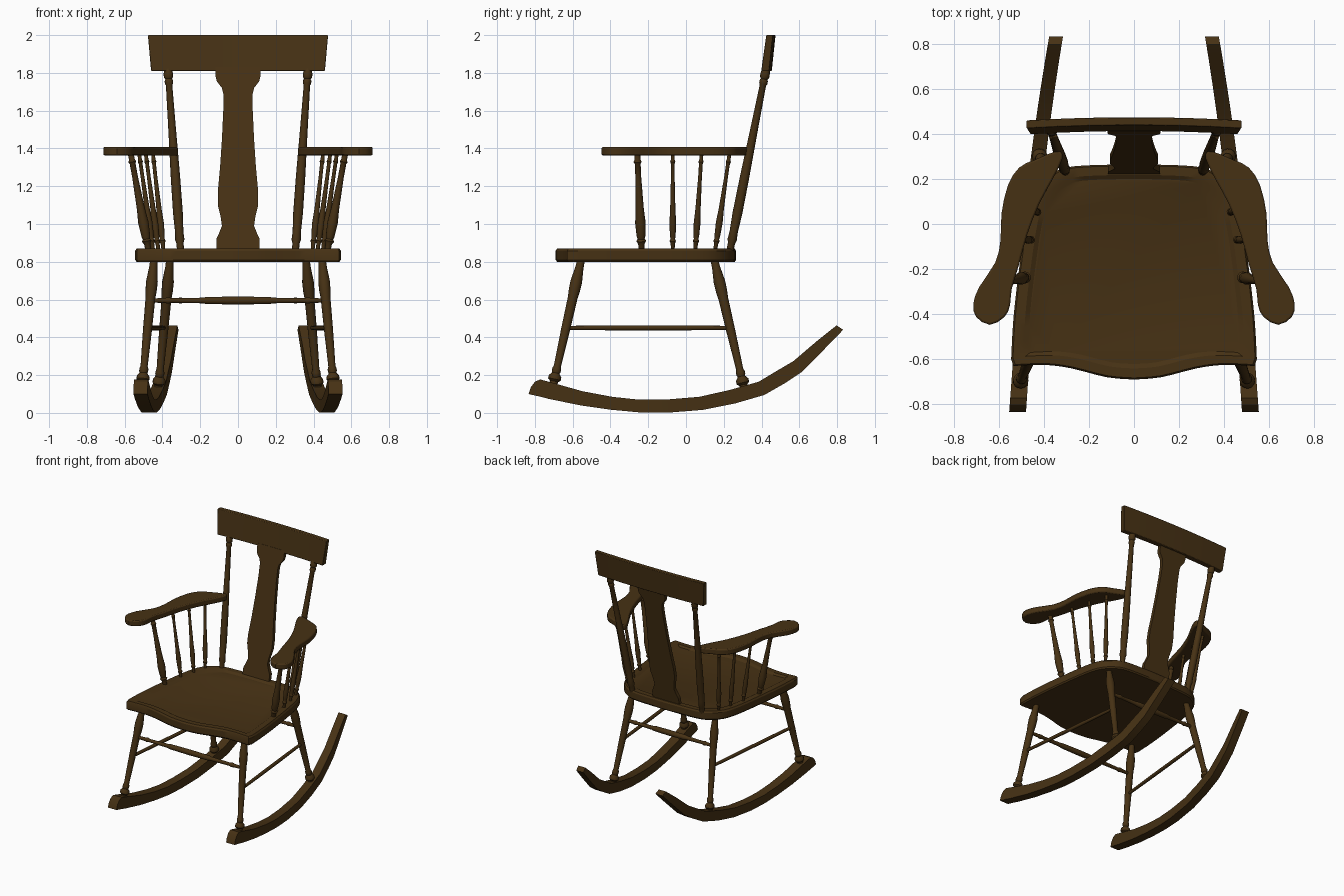
import bpy, bmesh, math
from mathutils import Vector

if "Cube" in bpy.data.objects:
    bpy.data.objects.remove(bpy.data.objects["Cube"])

wood = bpy.data.materials.new("dark brown wood")
wood.diffuse_color = (0.062, 0.031, 0.007, 1)
wood.use_nodes = True
wood.node_tree.nodes["Principled BSDF"].inputs["Base Color"].default_value = wood.diffuse_color


def loft(name, rings, bevel=0, angle=35):
    """Skin a list of equal-length point rings and cap both ends."""
    bm = bmesh.new()
    vs = [[bm.verts.new(p) for p in ring] for ring in rings]
    n = len(rings[0])
    for a, b in zip(vs, vs[1:]):
        for i in range(n):
            j = (i + 1) % n
            bm.faces.new((a[i], a[j], b[j], b[i]))
    bm.faces.new(vs[0][::-1])
    bm.faces.new(vs[-1])
    bmesh.ops.recalc_face_normals(bm, faces=bm.faces)
    me = bpy.data.meshes.new(name)
    bm.to_mesh(me)
    bm.free()
    me.materials.append(wood)
    ob = bpy.data.objects.new(name, me)
    bpy.context.collection.objects.link(ob)
    if bevel:
        m = ob.modifiers.new("soft edges", 'BEVEL')
        m.width, m.segments, m.limit_method = bevel, 2, 'ANGLE'
        m.angle_limit = math.radians(50)
    bpy.ops.object.select_all(action='DESELECT')
    bpy.context.view_layer.objects.active = ob
    ob.select_set(True)
    bpy.ops.object.shade_smooth_by_angle(angle=math.radians(angle))
    return ob


def turned(name, p0, p1, profile, seg=14):
    """Lathe-turned rod from p0 to p1; profile is (fraction, radius)."""
    p0, p1 = Vector(p0), Vector(p1)
    d = p1 - p0
    u = d.orthogonal().normalized()
    v = d.normalized().cross(u)
    angs = [2 * math.pi * i / seg for i in range(seg)]
    return loft(name, [[p0 + d * t + (u * math.cos(a) + v * math.sin(a)) * r
                        for a in angs] for t, r in profile], angle=40)


def smooth(pts, n=3, closed=False):
    """Catmull-Rom curve through the points."""
    pts = [Vector(p) for p in pts]
    k = len(pts)
    out = []
    for i in range(k if closed else k - 1):
        if closed:
            a, b, c, d = (pts[(i + o) % k] for o in (-1, 0, 1, 2))
        else:
            a, b, c, d = (pts[min(max(i + o, 0), k - 1)] for o in (-1, 0, 1, 2))
        for s in range(n):
            t = s / n
            out.append(0.5 * (2 * b + (c - a) * t + (2 * a - 5 * b + 4 * c - d) * t * t
                              + (3 * b - a - 3 * c + d) * t ** 3))
    return out if closed else out + [pts[-1]]


# Seat: shaped slab with a shallow dished centre
half = smooth([(0, -.69), (.12, -.68), (.28, -.64), (.40, -.625), (.535, -.63)])
half += smooth([(.545, -.60), (.535, -.42), (.51, -.2), (.475, .03), (.435, .15),
                (.36, .225), (.26, .257), (0, .265)])
outline = half + [Vector((-p.x, p.y)) for p in half[-2:0:-1]]


def seat_ring(s, z):
    return [(p.x * s, (p.y + .2) * s - .2, z) for p in outline]


loft("seat", [seat_ring(s, z) for s, z in
              ((.985, .80), (1, .81), (1, .858), (.985, .87), (.90, .87), (.86, .858))], angle=30)

# Crest rail: gently bowed, leaning back, wider at the top
rings = []
for i in range(9):
    k = i / 4 - 1
    bow = .014 * (1 - k * k)
    rings.append([(k * .46, .398 + bow, 1.81), (k * .477, .425 + bow, 2.0),
                  (k * .477, .46 + bow, 2.0), (k * .46, .44 + bow, 1.81)])
loft("crest_rail", rings, bevel=.004)

# Back splat: vase outline leaning back
widths = [(.86, .115), (.92, .115), (.94, .105), (.99, .085), (1.04, .092), (1.10, .107),
          (1.17, .107), (1.30, .095), (1.45, .085), (1.60, .078), (1.69, .078),
          (1.72, .085), (1.755, .112), (1.78, .118), (1.83, .118)]
rings = []
for z, w in widths:
    y = .235 + (z - .87) * .2
    rings.append([(-w, y - .014, z), (w, y - .014, z), (w, y + .014, z), (-w, y + .014, z)])
loft("back_splat", rings)

LEG = [(0, .020), (.06, .022), (.17, .031), (.24, .030), (.30, .026), (.55, .024), (.84, .019),
       (.86, .024), (.88, .024), (.895, .020), (.92, .034), (.945, .034), (.96, .022), (1.06, .022)]
POST = [(-.02, .019), (.03, .019), (.05, .025), (.09, .022), (.2, .026), (.4, .025), (.7, .020),
        (.92, .017), (.93, .022), (.945, .022), (.955, .018), (.965, .025), (.985, .025), (1.02, .018)]
SPINDLE = [(-.02, .010), (.06, .011), (.09, .017), (.11, .012), (.14, .015), (.28, .018),
           (.42, .014), (.75, .010), (.9, .010), (.92, .014), (.94, .010), (1.02, .010)]
ARM_POST = [(t, r * 1.55) for t, r in SPINDLE]
ROD = [(0, .011), (.3, .013), (.7, .013), (1, .011)]
CROSS = [(0, .011), (.08, .013), (.1, .017), (.12, .012), (.3, .015), (.32, .019), (.5, .021),
         (.68, .019), (.7, .015), (.88, .012), (.9, .017), (.92, .013), (1, .011)]

# Rocker stations: bottom (y, z) and top (y, z)
ROCKER = [(-.833, .10, -.822, .135), (-.80, .092, -.80, .165), (-.775, .087, -.772, .177),
          (-.73, .075, -.72, .163), (-.56, .04, -.55, .115), (-.40, .017, -.39, .085),
          (-.25, .003, -.25, .070), (-.10, .001, -.10, .071), (.09, .016, .07, .085),
          (.26, .05, .235, .122), (.415, .095, .385, .165), (.52, .155, .48, .222),
          (.61, .215, .57, .275), (.735, .340, .695, .382), (.832, .440, .797, .463)]


def rocker_x(y):
    return .458 - .1 * y - .042 * y * abs(y) if y > 0 else .458 - .07 * y


# Arm outline on the right side, seen from above
ARM = smooth([(.335, .325), (.44, .285), (.51, .25), (.56, .17), (.588, .045), (.592, -.07),
              (.615, -.17), (.687, -.28), (.713, -.355), (.70, -.413), (.64, -.447),
              (.575, -.413), (.550, -.36), (.543, -.29), (.51, -.18), (.473, -.045),
              (.42, .09), (.36, .20), (.318, .29)], 2, closed=True)

for side, s in (("left", -1), ("right", 1)):
    # Curved rocker
    rings = []
    for yb, zb, yt, zt in ROCKER:
        xb, xt = rocker_x(yb), rocker_x(yt)
        w = .034 - .004 * yb
        rings.append([(s * (xb - w), yb, zb), (s * (xb + w), yb, zb),
                      (s * (xt + w), yt, zt), (s * (xt - w), yt, zt)])
    loft(side + "_rocker", rings, angle=30)

    # Legs and side stretcher
    turned(side + "_front_leg", (s * .445, -.555, .81), (s * .507, -.705, .14), LEG)
    turned(side + "_rear_leg", (s * .36, .15, .81), (s * .422, .31, .12), LEG)
    turned(side + "_side_stretcher", (s * .478, -.632, .45), (s * .392, .232, .45), ROD)

    # Back post
    turned(side + "_back_post", (s * .305, .235, .87), (s * .370, .422, 1.81), POST)

    # Armrest with arm post and spindles
    loft(side + "_armrest", [[(s * p.x, p.y, z) for p in ARM] for z in (1.363, 1.408)], bevel=.008)
    turned(side + "_arm_post", (s * .475, -.235, .865), (s * .567, -.258, 1.37), ARM_POST)
    for i, (xb, yb, xt, yt) in enumerate(((.450, -.07, .523, -.07), (.422, .05, .488, .082),
                                          (.395, .155, .450, .230))):
        turned(f"{side}_spindle_{i + 1}", (s * xb, yb, .865), (s * xt, yt, 1.37), SPINDLE)

# Cross stretchers between the legs
turned("front_stretcher", (-.462, -.602, .595), (.462, -.602, .595), CROSS)
turned("rear_stretcher", (-.378, .2, .595), (.378, .2, .595), CROSS)
